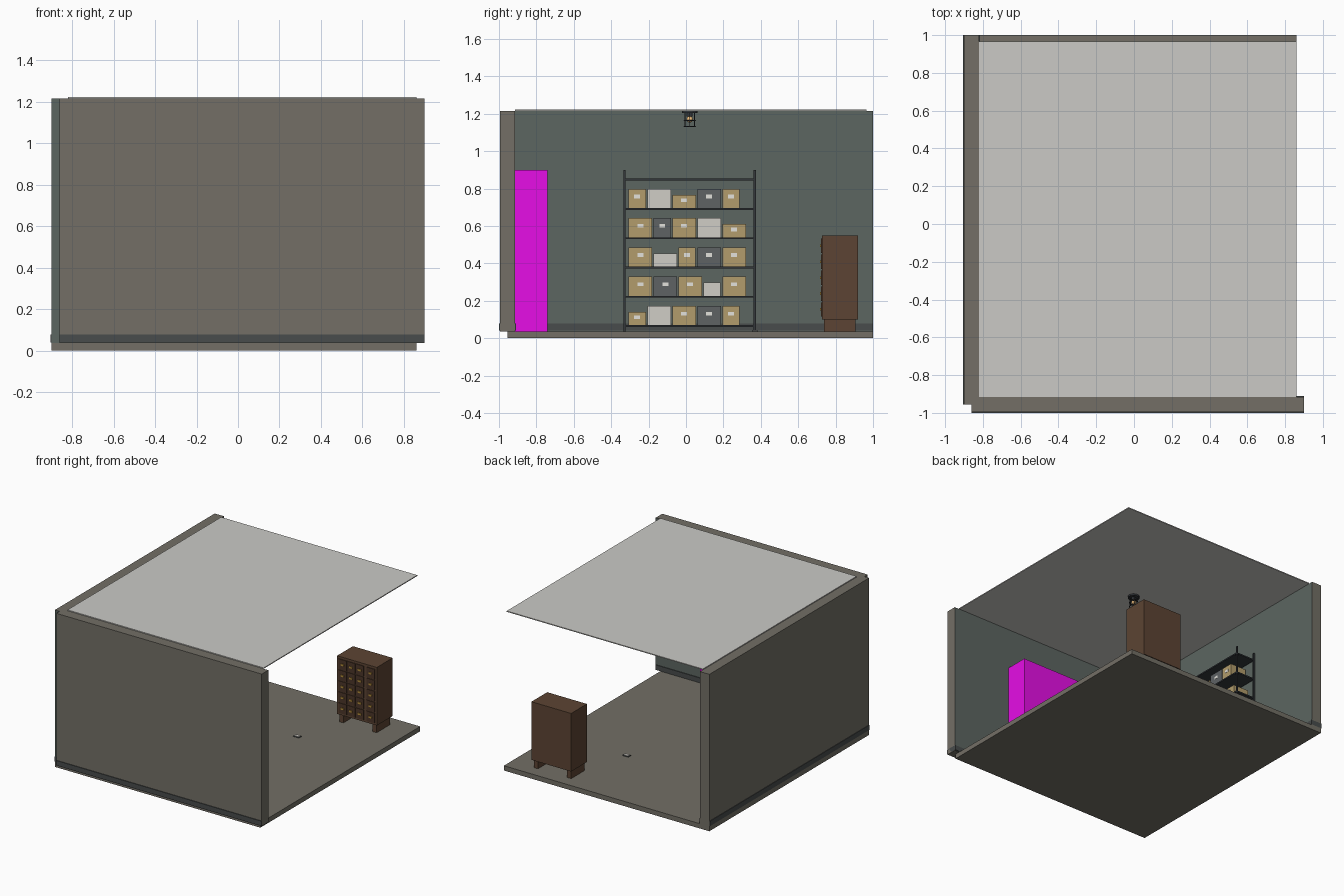
import bpy, bmesh, math
from mathutils import Vector

if "Cube" in bpy.data.objects:
    bpy.data.objects.remove(bpy.data.objects["Cube"])


def mat(name, hexcol):
    m = bpy.data.materials.new(name)
    rgb = [int(hexcol[i:i + 2], 16) / 255 for i in (0, 2, 4)]
    lin = [c / 12.92 if c <= 0.04045 else ((c + 0.055) / 1.055) ** 2.4 for c in rgb]
    m.diffuse_color = (*lin, 1)
    m.use_nodes = True
    m.node_tree.nodes["Principled BSDF"].inputs["Base Color"].default_value = m.diffuse_color
    return m


STONE = mat("stone", "736f66")
TEAL = mat("teal_paint", "5c6661")
SKIRT = mat("skirting_grey", "484c4c")
PLASTER = mat("plaster", "cbcac6")
METAL = mat("dark_metal", "33373b")
TAN = mat("cardboard", "b29c6c")
GREY = mat("grey_box", "5e6264")
WHITE = mat("white_box", "d0cdc6")
LABEL = mat("label", "e4e2dc")
WOOD = mat("dark_wood", "5c4433")
DRAWER = mat("drawer_wood", "4c3628")
BRASS = mat("brass", "b08a3a")
PINK = mat("magenta", "e60ee6")
BULB = mat("warm_glass", "f0c080")


def finish(name, bm, *mats):
    me = bpy.data.meshes.new(name)
    bm.to_mesh(me)
    bm.free()
    for m in mats:
        me.materials.append(m)
    ob = bpy.data.objects.new(name, me)
    bpy.context.collection.objects.link(ob)
    return ob


def add_box(bm, x0, x1, y0, y1, z0, z1):
    r = bmesh.ops.create_cube(bm, size=1)
    for v in r["verts"]:
        v.co = Vector(((x0 + x1) / 2 + v.co.x * (x1 - x0),
                       (y0 + y1) / 2 + v.co.y * (y1 - y0),
                       (z0 + z1) / 2 + v.co.z * (z1 - z0)))


def boxes(name, m, *bounds):
    bm = bmesh.new()
    for b in bounds:
        add_box(bm, *b)
    return finish(name, bm, m)


def wall(name, bounds, painted):
    # masonry box with chosen faces painted teal
    bm = bmesh.new()
    add_box(bm, *bounds)
    bm.normal_update()
    for f in bm.faces:
        if any(f.normal.dot(Vector(d)) > 0.9 for d in painted):
            f.material_index = 1
    finish(name, bm, STONE, TEAL)


def cylinder(name, m, x, y, z0, z1, r, sides=16, r2=None):
    bm = bmesh.new()
    bmesh.ops.create_cone(bm, cap_ends=True, segments=sides, radius1=r,
                          radius2=r if r2 is None else r2, depth=z1 - z0)
    bmesh.ops.translate(bm, verts=bm.verts, vec=(x, y, (z0 + z1) / 2))
    return finish(name, bm, m)


# Room shell, open at the back and right
boxes("floor", STONE, (-0.9, 0.86, -0.955, 1.0, 0, 0.037))
wall("front_wall", (-0.86, 0.9, -0.995, -0.915, 0.037, 1.215), [(0, 1, 0)])
wall("left_wall", (-0.9, -0.82, -0.955, 1.0, 0.037, 1.215), [(1, 0, 0), (0, -1, 0)])
boxes("ceiling", PLASTER, (-0.82, 0.86, -0.915, 0.965, 1.215, 1.222))
boxes("front_skirting", SKIRT, (-0.86, 0.9, -1.0, -0.91, 0.04, 0.078))
boxes("left_skirting", SKIRT, (-0.904, -0.815, -0.955, 1.0, 0.04, 0.078))

# Tall block against the front wall
boxes("tall_locker", PINK, (-0.36, 0.4, -0.915, -0.74, 0.037, 0.9))

# Storage rack
RX0, RX1, RY0, RY1 = -0.813, -0.645, -0.335, 0.373
boxes("rack_posts", METAL, *[(x, x + 0.012, y, y + 0.012, 0.037, 0.9)
                             for x in (RX0, RX1 - 0.012) for y in (RY0, RY1 - 0.012)])
levels = [0.07 + i * 0.1565 for i in range(6)]
boxes("rack_shelves", METAL, *[(RX0 + 0.003, RX1 - 0.003, RY0 + 0.006, RY1 - 0.006, z - 0.01, z)
                               for z in levels])

# Boxes per shelf: (colour, start, width, height)
W, N, H, L = 0.125, 0.092, 0.102, 0.07
rows = [
    [(TAN, -0.307, N, L), (WHITE, -0.205, W, H), (TAN, -0.072, W, H), (GREY, 0.061, W, H), (TAN, 0.195, N, H)],
    [(TAN, -0.307, W, H), (GREY, -0.173, W, H), (TAN, -0.04, W, H), (WHITE, 0.093, N, L), (TAN, 0.195, W, H)],
    [(TAN, -0.307, W, H), (WHITE, -0.173, W, L), (TAN, -0.04, N, H), (GREY, 0.061, W, H), (TAN, 0.195, W, H)],
    [(TAN, -0.307, W, H), (GREY, -0.173, N, H), (TAN, -0.072, W, H), (WHITE, 0.061, W, H), (TAN, 0.195, W, L)],
    [(TAN, -0.307, N, H), (WHITE, -0.205, W, H), (TAN, -0.072, W, L), (GREY, 0.061, W, H), (TAN, 0.195, N, H)],
]
labels = []
for r, (z, row) in enumerate(zip(levels, rows)):
    for c, (m, y, w, h) in enumerate(row):
        boxes(f"storage_box_{r}_{c}", m, (-0.795, -0.662, y, y + w, z, z + h))
        if m != WHITE:
            yc, zc = y + w / 2, z + h * 0.6
            labels.append((-0.663, -0.66, yc - 0.016, yc + 0.016, zc - 0.01, zc + 0.01))
boxes("box_labels", LABEL, *labels)

# Drawer cabinet on two side feet
CX0, CX1, CY0, CY1 = 0.34, 0.68, 0.727, 0.92
boxes("cabinet_body", WOOD, (CX0, CX1, CY0, CY1, 0.1, 0.55))
boxes("cabinet_feet", WOOD, *[(x, x + 0.035, CY0 + 0.012, CY1 - 0.015, 0.037, 0.1)
                              for x in (CX0 + 0.01, CX1 - 0.045)])
fronts, pulls = [], []
for r in range(5):
    z = 0.115 + r * 0.085
    for x, w in ((0.355, 0.068), (0.429, 0.068), (0.503, 0.068), (0.594, 0.07)):
        fronts.append((x, x + w, CY0 - 0.005, CY0 + 0.002, z, z + 0.077))
        xc = x + w / 2
        pulls.append((xc - 0.014, xc + 0.014, CY0 - 0.011, CY0 - 0.004, z + 0.032, z + 0.046))
boxes("drawer_fronts", DRAWER, *fronts)
boxes("drawer_pulls", BRASS, *pulls)

# Small plate lying on the floor
boxes("floor_plate", SKIRT, (0.225, 0.275, 0.353, 0.385, 0.037, 0.042))
boxes("floor_plate_top", WHITE, (0.23, 0.27, 0.357, 0.381, 0.042, 0.045))

# Caged ceiling lamp
LX = LY = 0.02
cylinder("lamp_canopy", METAL, LX, LY, 1.203, 1.215, 0.042)
cylinder("lamp_socket", METAL, LX, LY, 1.185, 1.203, 0.016)
bm = bmesh.new()
bmesh.ops.create_uvsphere(bm, u_segments=14, v_segments=8, radius=0.017)
bmesh.ops.translate(bm, verts=bm.verts, vec=(LX, LY, 1.17))
for f in bm.faces:
    f.smooth = True
finish("lamp_bulb", bm, BULB)
for i in range(6):
    a = i * math.tau / 6
    cylinder(f"lamp_cage_rod_{i}", METAL, LX + 0.03 * math.cos(a), LY + 0.03 * math.sin(a),
             1.13, 1.205, 0.0025, 6)
for i, z in enumerate((1.131, 1.165)):
    bpy.ops.mesh.primitive_torus_add(major_radius=0.03, minor_radius=0.003, major_segments=20,
                                     minor_segments=6, location=(LX, LY, z))
    ring = bpy.context.object
    ring.name = f"lamp_cage_ring_{i}"
    ring.data.materials.append(METAL)
